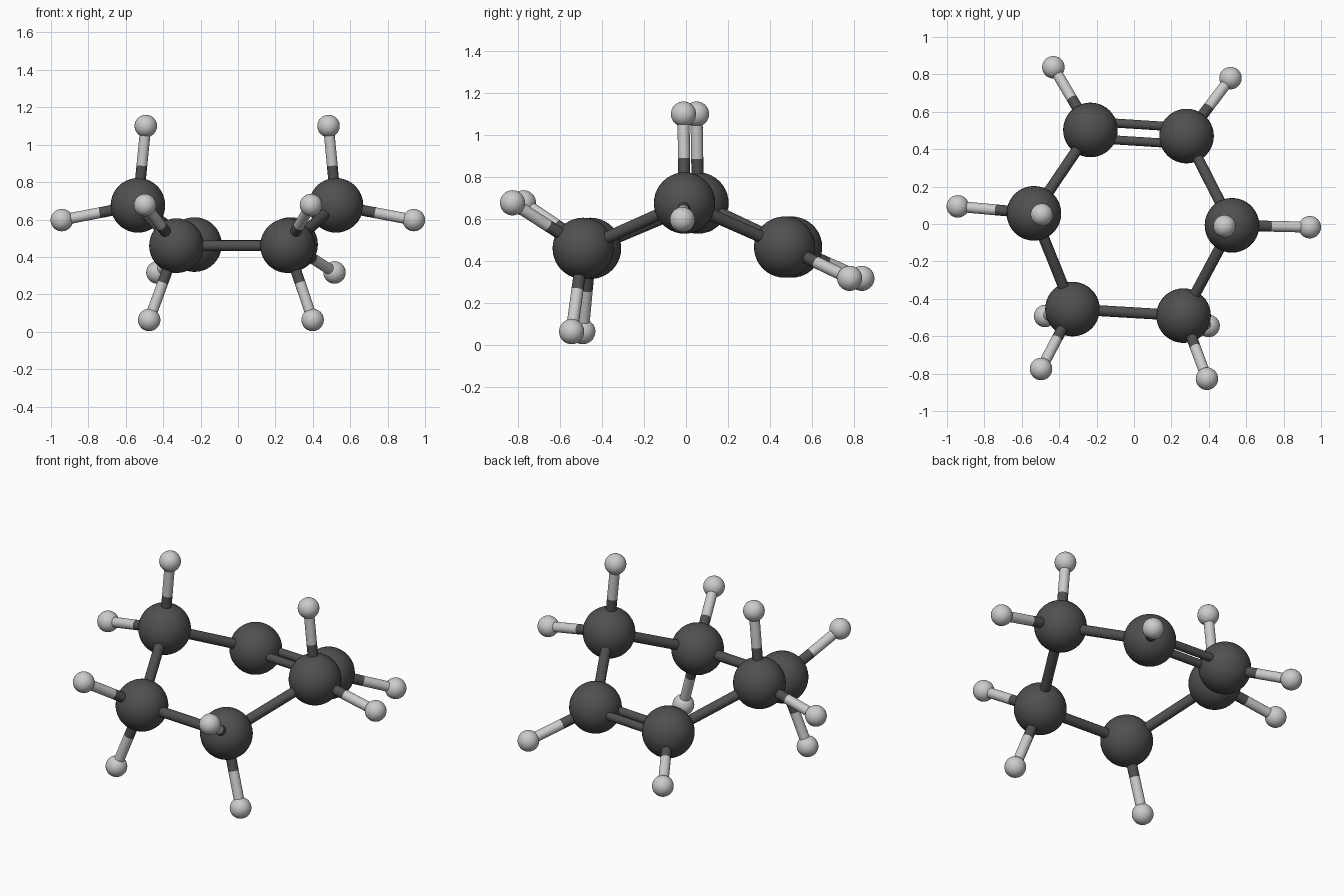
import bpy
from mathutils import Vector

if "Cube" in bpy.data.objects:
    bpy.data.objects.remove(bpy.data.objects["Cube"])

CARBON_R, HYDROGEN_R, BOND_R, DOUBLE_R, DOUBLE_GAP = 0.146, 0.06, 0.029, 0.024, 0.045


def material(name, grey):
    mat = bpy.data.materials.new(name)
    mat.diffuse_color = (grey, grey, grey, 1)
    mat.use_nodes = True
    mat.node_tree.nodes["Principled BSDF"].inputs["Base Color"].default_value = mat.diffuse_color
    return mat


DARK = material("dark_grey", 0.08)
LIGHT = material("light_grey", 0.6)


def finish(name, mat):
    obj = bpy.context.object
    obj.name = name
    obj.data.materials.append(mat)
    bpy.ops.object.shade_smooth_by_angle()
    return obj


def ball(name, pos, radius, mat):
    bpy.ops.mesh.primitive_uv_sphere_add(segments=40, ring_count=20, radius=radius, location=pos)
    return finish(name, mat)


def rod(name, a, b, radius, mat):
    d = b - a
    bpy.ops.mesh.primitive_cylinder_add(vertices=24, radius=radius, depth=d.length,
                                        location=(a + b) / 2,
                                        rotation=d.to_track_quat('Z', 'Y').to_euler())
    return finish(name, mat)


# Ring atoms in order, each with the hydrogens attached to it
ring = [
    ((-0.233, 0.503, 0.466), [(-0.431, 0.838, 0.317)]),
    ((0.281, 0.470, 0.466), [(0.516, 0.780, 0.317)]),
    ((0.524, -0.007, 0.676), [(0.940, -0.017, 0.597), (0.484, -0.012, 1.100)]),
    ((0.265, -0.490, 0.460), [(0.390, -0.827, 0.677), (0.399, -0.545, 0.063)]),
    ((-0.329, -0.455, 0.460), [(-0.497, -0.775, 0.677), (-0.475, -0.492, 0.063)]),
    ((-0.535, 0.057, 0.676), [(-0.942, 0.094, 0.597), (-0.493, 0.050, 1.100)]),
]

for i, (c, hydrogens) in enumerate(ring):
    c = Vector(c)
    n = Vector(ring[(i + 1) % len(ring)][0])
    ball(f"carbon_{i + 1}", c, CARBON_R, DARK)

    # Ring bond: the first one is double, with two rods side by side
    if i == 0:
        side = (n - c).cross(Vector((0, 0, 1))).normalized() * DOUBLE_GAP
        for label, s in (("inner", 1), ("outer", -1)):
            rod(f"double_bond_{label}", c + s * side, n + s * side, DOUBLE_R, DARK)
    else:
        rod(f"ring_bond_{i + 1}", c, n, BOND_R, DARK)

    # Hydrogens on two-tone bonds
    for k, h in enumerate(hydrogens):
        h = Vector(h)
        mid = (c + h) / 2
        tag = f"{i + 1}_{k + 1}"
        ball(f"hydrogen_{tag}", h, HYDROGEN_R, LIGHT)
        rod(f"hydrogen_bond_dark_{tag}", c, mid, BOND_R, DARK)
        rod(f"hydrogen_bond_light_{tag}", mid, h, BOND_R, LIGHT)
